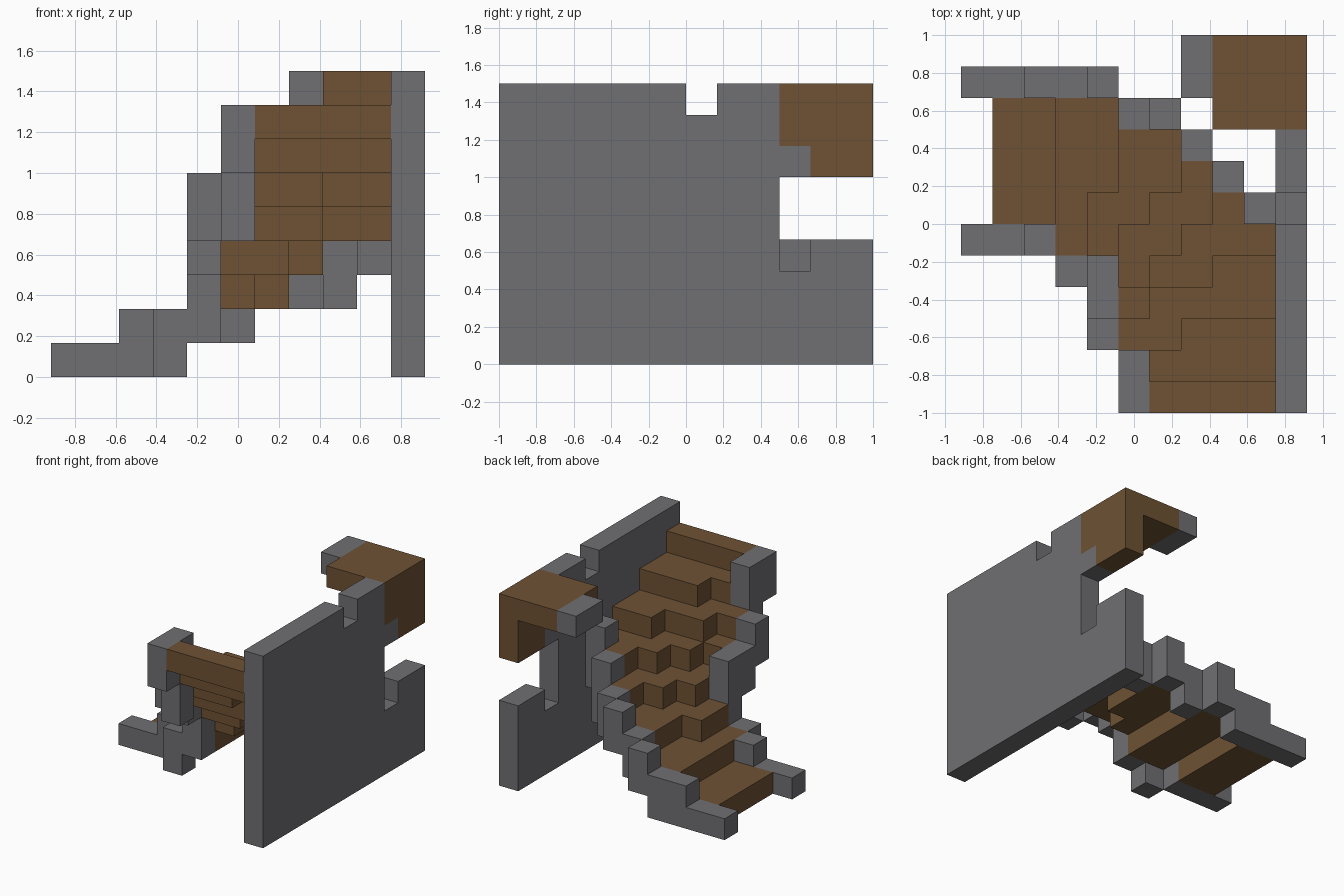
import bpy
import bmesh
import math
from mathutils import Vector

cube = bpy.data.objects.get("Cube")
if cube:
    bpy.data.objects.remove(cube, do_unlink=True)

UNIT = 1 / 6                        # edge of one building block
ORIGIN = Vector((-5.5, -6, 0))      # block grid corner, in blocks


def make_material(name, colour):
    mat = bpy.data.materials.new(name)
    mat.use_nodes = True
    mat.diffuse_color = colour
    bsdf = mat.node_tree.nodes["Principled BSDF"]
    bsdf.inputs["Base Color"].default_value = colour
    bsdf.inputs["Roughness"].default_value = 0.9
    return mat


stone = make_material("grey stone", (0.162, 0.156, 0.165, 1))
wood = make_material("brown wood", (0.156, 0.084, 0.034, 1))


def fill(x, y, z):
    """Blocks in a box, each axis given as a (first, last) pair or one index."""
    spans = [(s, s) if isinstance(s, int) else s for s in (x, y, z)]
    rx, ry, rz = [range(a, b + 1) for a, b in spans]
    return {(i, j, k) for i in rx for j in ry for k in rz}


def join(boxes):
    return set().union(*(fill(*box) for box in boxes))


# Stair treads: for each level, the (x, y) spans of its blocks
levels = [
    [((1, 2), (6, 9))],
    [((3, 4), (5, 9))],
    [(4, (5, 6)), (5, (5, 8)), (6, (6, 8))],
    [(5, (4, 5)), (6, (4, 6)), (7, (5, 7))],
    [((5, 7), 3), ((6, 9), 4), ((7, 9), 5), (8, 6)],
    [((5, 7), 2), ((6, 9), 3), ((8, 9), 4)],
    [((6, 9), 1), ((7, 9), 2)],
    [((6, 9), 0)],
]

parts = {}
for k, spans in enumerate(levels):
    parts[f"stair_tread_{k + 1}"] = (join([(x, y, k) for x, y in spans]), wood)

# Upper floor with its wooden wall end
floor = join([
    ((8, 10), (9, 11), 8),
    (10, 9, 7),
    (10, (10, 11), (6, 7)),
])
parts["upper_floor"] = (floor, wood)
parts["floor_edge"] = (fill(7, (10, 11), 8), stone)

# Side wall with a top notch and a window opening
wall = fill(10, (0, 11), (0, 8))
wall -= fill(10, 6, 8) | fill(10, 9, (3, 5)) | fill(10, (10, 11), (4, 5))
parts["side_wall"] = (wall - floor, stone)

# Outer railing, from the top of the stairs to the bottom
parts["outer_railing"] = (join([
    (5, 0, (6, 7)), (5, 1, (4, 7)),
    (4, 2, (4, 5)), (4, 3, (3, 4)), (4, 4, (1, 4)),
    (3, 4, (0, 1)), (2, 5, (0, 1)), ((0, 1), 5, 0),
]), stone)

# Inner railing, from the bottom of the stairs to the wall
parts["inner_railing"] = (join([
    ((0, 1), 10, 0), ((2, 3), 10, (0, 1)), (4, 10, (1, 2)),
    (5, 9, (1, 2)), (6, 9, (2, 3)), (7, 8, (2, 3)),
    (8, 7, (2, 4)), (9, 6, (3, 5)),
]), stone)

occupied = set().union(*(cells for cells, mat in parts.values()))


def build(name, cells, mat):
    """Skin the exposed sides of the blocks and merge the flat areas."""
    bm = bmesh.new()
    for cell in sorted(cells):
        centre = Vector(cell) + Vector((0.5, 0.5, 0.5)) + ORIGIN
        for axis in range(3):
            for sign in (-1, 1):
                n = Vector((0, 0, 0))
                n[axis] = sign
                beside = tuple(c + int(d) for c, d in zip(cell, n))
                if beside in occupied:
                    continue
                u = Vector((0, 0, 0))
                u[(axis + 1) % 3] = 0.5
                v = n.cross(u)
                mid = centre + n / 2
                corners = (mid - u - v, mid + u - v, mid + u + v, mid - u + v)
                bm.faces.new([bm.verts.new(p * UNIT) for p in corners])
    bmesh.ops.remove_doubles(bm, verts=bm.verts[:], dist=UNIT / 100)
    bmesh.ops.dissolve_limit(bm, angle_limit=math.radians(1),
                             verts=bm.verts[:], edges=bm.edges[:])
    mesh = bpy.data.meshes.new(name)
    bm.to_mesh(mesh)
    bm.free()
    mesh.materials.append(mat)
    obj = bpy.data.objects.new(name, mesh)
    bpy.context.collection.objects.link(obj)


for name, (cells, mat) in parts.items():
    build(name, cells, mat)
